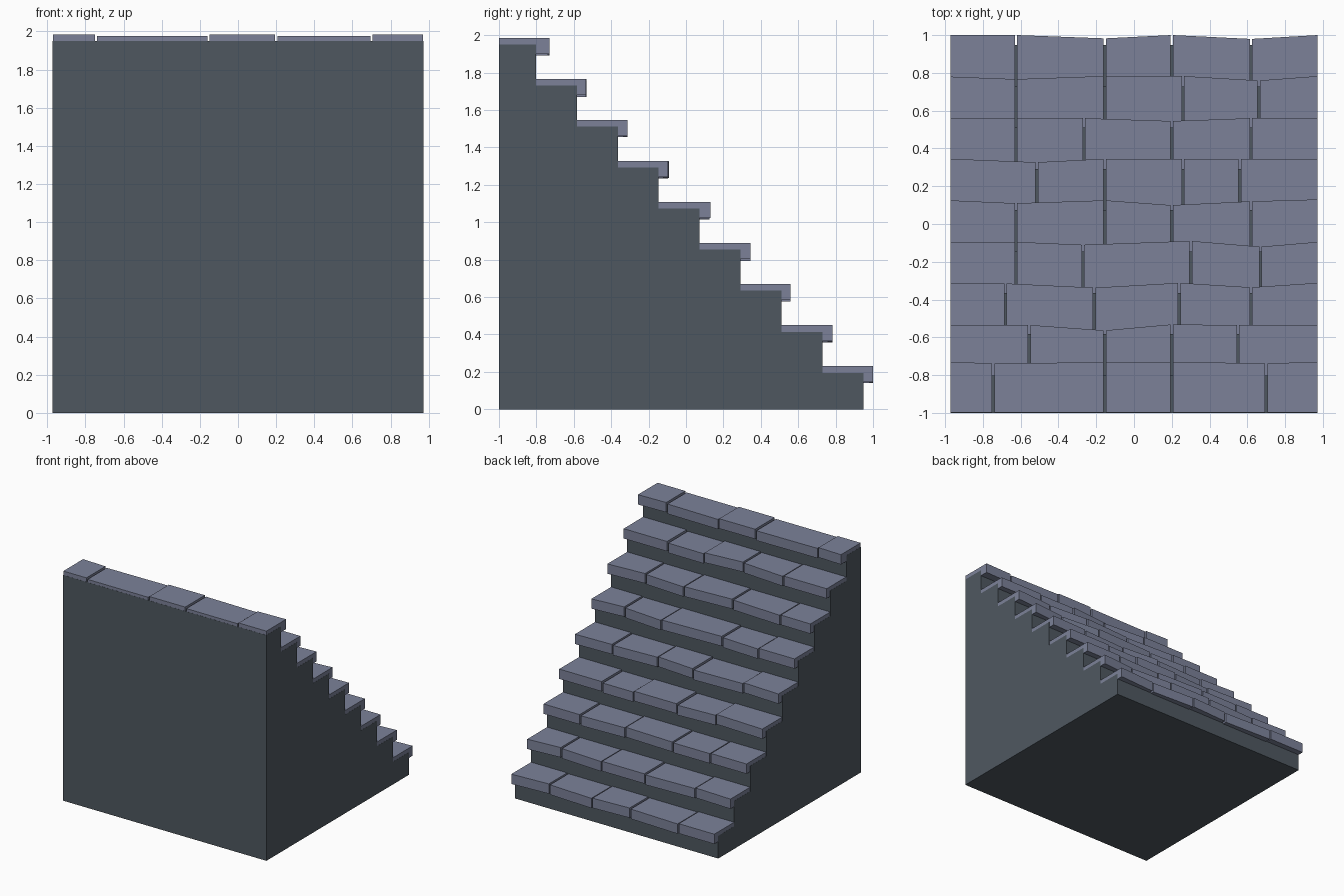
import bpy, bmesh, random

if "Cube" in bpy.data.objects:
    bpy.data.objects.remove(bpy.data.objects["Cube"])

random.seed(4)
HALF = 0.972      # half width of the stair
GAP = 0.006       # half the joint between slabs
STEPS = 9


def material(name, rgb):
    m = bpy.data.materials.new(name)
    m.diffuse_color = (*rgb, 1)
    m.use_nodes = True
    m.node_tree.nodes["Principled BSDF"].inputs["Base Color"].default_value = m.diffuse_color
    return m


def prism(bm, outline, offset):
    """Extrude a closed outline of 3D points by an offset vector."""
    face = bm.faces.new([bm.verts.new(p) for p in outline])
    new = bmesh.ops.extrude_face_region(bm, geom=[face])["geom"]
    bmesh.ops.translate(bm, vec=offset,
                        verts=[g for g in new if isinstance(g, bmesh.types.BMVert)])


def finish(bm, name, mat):
    bmesh.ops.recalc_face_normals(bm, faces=bm.faces[:])
    me = bpy.data.meshes.new(name)
    bm.to_mesh(me)
    bm.free()
    me.materials.append(mat)
    ob = bpy.data.objects.new(name, me)
    bpy.context.collection.objects.link(ob)


dark = material("dark stone", (0.078, 0.097, 0.118))
light = material("grey blue slab", (0.200, 0.222, 0.318))

risers = [0.948 - 0.2188 * i for i in range(STEPS)]
treads = [0.195 + 0.2194 * i for i in range(STEPS)]

# Stepped body
outline = [(-HALF, -1, 0), (-HALF, risers[0], 0)]
for i in range(STEPS):
    outline.append((-HALF, risers[i], treads[i]))
    outline.append((-HALF, risers[i + 1] if i < STEPS - 1 else -1, treads[i]))
bm = bmesh.new()
prism(bm, outline, (2 * HALF, 0, 0))
finish(bm, "stair_body", dark)

# Slab rows, lowest first: joint positions and front edge depth at each joint
joints = [
    (-.625, -.155, .20, .62), (-.625, -.155, .26, .66), (-.625, -.265, .20, .62),
    (-.515, -.155, .26, .56), (-.625, -.155, .20, .62), (-.625, -.27, .30, .67),
    (-.68, -.21, .24, .62), (-.555, -.155, .20, .55), (-.745, -.155, .20, .70)]
fronts = [
    (1.0, 1.0, .983, 1.0, .98, 1.0), (.78, .767, .783, .783, .76, .783),
    (.56, .56, .56, .545, .56, .56), (.345, .327, .345, .345, .345, .345),
    (.125, .11, .125, .10, .12, .13), (-.095, -.095, -.11, -.09, -.12, -.095),
    (-.312, -.315, -.337, -.312, -.335, -.312),
    (-.535, -.535, -.563, -.532, -.535, -.535),
    (-.73, -.738, -.732, -.73, -.738, -.73)]

for i in range(STEPS):
    bm = bmesh.new()
    xs = (-HALF, *joints[i], HALF)
    back = risers[i + 1] if i < STEPS - 1 else -0.999
    for k in range(5):
        x0 = xs[k] + (GAP if k else 0.001)
        x1 = xs[k + 1] - (GAP if k < 4 else 0.001)
        top = treads[i] + 0.035
        if k in (1, 3):
            top -= random.uniform(0.004, 0.011)
        prism(bm, [(x0, back, top), (x1, back, top),
                   (x1, fronts[i][k + 1], top), (x0, fronts[i][k], top)],
              (0, 0, -0.085))
    finish(bm, f"tread_slabs_{i + 1}", light)
